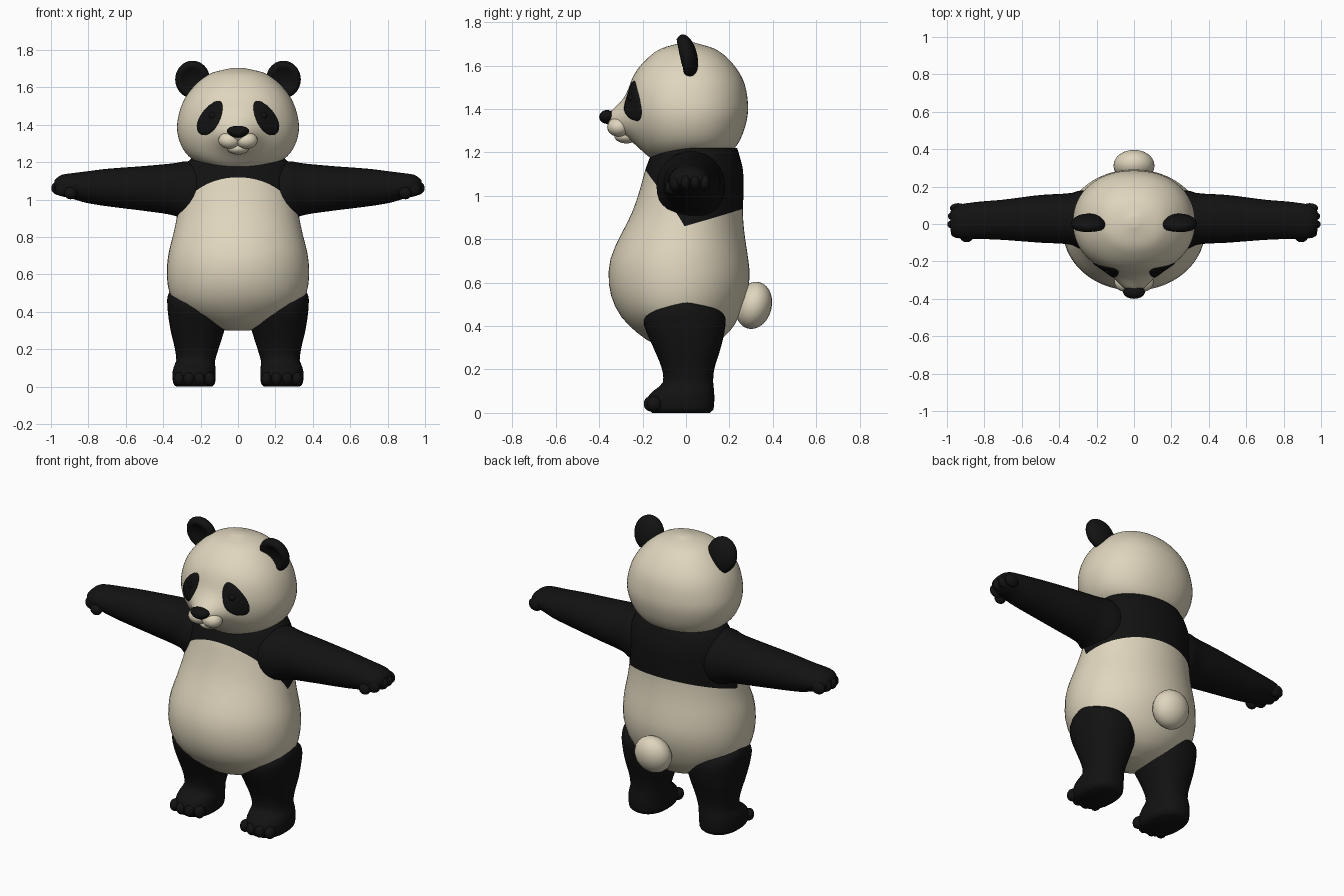
import bpy, bmesh, math
from mathutils import Vector, Matrix
from mathutils.bvhtree import BVHTree

cube = bpy.data.objects.get("Cube")
if cube:
    bpy.data.objects.remove(cube, do_unlink=True)


def make_material(name, rgb):
    m = bpy.data.materials.new(name)
    m.use_nodes = True
    m.diffuse_color = (*rgb, 1)
    bsdf = m.node_tree.nodes["Principled BSDF"]
    bsdf.inputs["Base Color"].default_value = (*rgb, 1)
    bsdf.inputs["Roughness"].default_value = 0.9
    return m


cream = make_material("cream fur", (0.74, 0.67, 0.51))
black = make_material("black fur", (0.006, 0.006, 0.006))


def finish(name, bm, mats, mirror=False):
    """Turn a bmesh into a smooth object, optionally mirrored across x."""
    bmesh.ops.recalc_face_normals(bm, faces=bm.faces)
    mesh = bpy.data.meshes.new(name)
    bm.to_mesh(mesh)
    bm.free()
    for m in mats:
        mesh.materials.append(m)
    mesh.shade_smooth()
    obj = bpy.data.objects.new(name, mesh)
    bpy.context.collection.objects.link(obj)
    if mirror:
        mod = obj.modifiers.new("mirror", 'MIRROR')
        mod.use_mirror_merge = False
    return obj


def extents(keys, h):
    """Smoothly interpolate the section (u0, u1, v0, v1) at height h."""
    i = 0
    while i < len(keys) - 2 and h > keys[i + 1][0]:
        i += 1
    a, b = keys[i], keys[i + 1]
    p, n = keys[max(i - 1, 0)], keys[min(i + 2, len(keys) - 1)]
    d = b[0] - a[0]
    f = (h - a[0]) / d
    out = []
    for k in range(1, 5):
        ma = (b[k] - p[k]) / (b[0] - p[0]) * d
        mb = (n[k] - a[k]) / (n[0] - a[0]) * d
        out.append(a[k] + f * ma + f * f * (3 * (b[k] - a[k]) - 2 * ma - mb)
                   + f ** 3 * (2 * (a[k] - b[k]) + ma + mb))
    return out


def loft(keys, segs=40, rows=28, power=2.0, split=None, along_x=False):
    """Stack rounded sections; split(c, s) gives the height of a colour edge."""
    bm = bmesh.new()
    lo, hi = keys[0][0], keys[-1][0]
    ease = lambda t: (1 - math.cos(math.pi * t)) / 2
    rings = []
    for j in range(rows + 1):
        ring = []
        for i in range(segs):
            a = math.tau * i / segs
            c, s = math.cos(a), math.sin(a)
            t = j / rows
            if split is None:
                h = lo + (hi - lo) * ease(t)
            elif t <= 0.5:
                h = lo + (split(c, s) - lo) * ease(2 * t)
            else:
                edge = split(c, s)
                h = edge + (hi - edge) * ease(2 * t - 1)
            u0, u1, v0, v1 = extents(keys, h)
            cu = math.copysign(abs(c) ** (2 / power), c)
            sv = math.copysign(abs(s) ** (2 / power), s)
            u = (u0 + u1 + (u1 - u0) * cu) / 2
            v = (v0 + v1 + (v1 - v0) * sv) / 2
            ring.append(bm.verts.new((h, u, v) if along_x else (u, v, h)))
        rings.append(ring)
    for j in range(rows):
        for i in range(segs):
            k = (i + 1) % segs
            f = bm.faces.new((rings[j][i], rings[j][k], rings[j + 1][k], rings[j + 1][i]))
            f.material_index = int(split is not None and j >= rows // 2)
    bm.faces.new(rings[0])
    bm.faces.new(rings[-1]).material_index = int(split is not None)
    return bm


def ellipsoid(bm, centre, radii, tilt=0.0, segs=20):
    mat = (Matrix.Translation(centre) @ Matrix.Rotation(tilt, 4, 'X')
           @ Matrix.Diagonal((*radii, 1)))
    return bmesh.ops.create_uvsphere(bm, u_segments=segs, v_segments=segs // 2 + 2,
                                     radius=1, matrix=mat)["verts"]


def sym(rows):
    """Expand (height, half width, front, back) to full sections."""
    return [(h, -w, w, f, b) for h, w, f, b in rows]


# Torso with a dark shoulder band that arches over the chest
def band_edge(c, s):
    return 0.86 + (0.26 * abs(s) ** 0.9 if s < 0 else 0.08 * s)


torso = sym([(.30, .06, -.08, .06), (.32, .14, -.15, .13), (.35, .22, -.20, .175),
             (.40, .30, -.26, .22), (.46, .35, -.31, .25), (.54, .375, -.345, .28),
             (.63, .38, -.357, .293), (.72, .37, -.345, .285), (.82, .345, -.30, .27),
             (.92, .325, -.25, .262), (1.02, .315, -.215, .265), (1.12, .305, -.187, .262),
             (1.19, .28, -.16, .245), (1.22, .25, -.14, .235)])
finish("torso", loft(torso, 56, 44, split=band_edge), [cream, black])

# Head, with the snout pulled forward out of the face
head = sym([(1.15, .10, -.12, .12), (1.18, .175, -.17, .17), (1.21, .235, -.20, .215),
            (1.25, .28, -.225, .245), (1.31, .312, -.25, .27), (1.38, .326, -.265, .285),
            (1.45, .318, -.268, .283), (1.52, .295, -.255, .268), (1.58, .258, -.225, .237),
            (1.64, .20, -.17, .185), (1.68, .135, -.11, .125), (1.705, .03, -.02, .04)])
bm = loft(head, 64, 44, power=2.15)
for v in bm.verts:
    if v.co.y < 0:
        v.co.y -= 0.11 * math.exp(-(v.co.x / .11) ** 2 - ((v.co.z - 1.345) / .08) ** 2)
face = BVHTree.FromBMesh(bm)
finish("head", bm, [cream])

# Lips and chin
bm = bmesh.new()
ellipsoid(bm, (.045, -.31, 1.317), (.06, .053, .045))
finish("upper_lips", bm, [cream], mirror=True)
bm = bmesh.new()
ellipsoid(bm, (0, -.275, 1.275), (.058, .055, .034))
finish("chin", bm, [cream])

# Nose, wider at the top
bm = bmesh.new()
for v in ellipsoid(bm, (0, -.363, 1.363), (.058, .037, .032)):
    v.co.x *= 1 + (v.co.z - 1.363) * 6
finish("nose", bm, [black])


# Eye patches laid over the face
def on_face(x, z, lift):
    hit = face.ray_cast(Vector((x, -1, z)), Vector((0, 1, 0)))[0]
    return Vector((x, hit.y - lift, z))


bm = bmesh.new()
long_axis = Vector((-.52, .854))
wide_axis = Vector((.854, .52))
mid = Vector((.148, 1.438))
loops = []
for r, lift in ((.05, .007), (.3, .007), (.55, .007), (.8, .007), (.97, .006), (1, -.003)):
    loop = []
    for i in range(32):
        a = math.tau * i / 32
        up, side = math.cos(a) * r, math.sin(a) * r
        p = mid + long_axis * up * .104 + wide_axis * side * (.052 - .009 * up)
        loop.append(bm.verts.new(on_face(p.x, p.y, lift)))
    loops.append(loop)
bm.faces.new(loops[0])
for a, b in zip(loops, loops[1:]):
    for i in range(32):
        k = (i + 1) % 32
        bm.faces.new((a[i], a[k], b[k], b[i]))
finish("eye_patches", bm, [black], mirror=True)

bm = bmesh.new()
ellipsoid(bm, on_face(.135, 1.45, 0), (.02, .014, .02), segs=14)
finish("eyes", bm, [black], mirror=True)

# Ears with a hollow front
bm = bmesh.new()
turn = Matrix.Translation((.243, .002, 1.643)) @ Matrix.Rotation(.22, 4, 'X')
for v in ellipsoid(bm, (0, 0, 0), (.093, .05, .102), segs=28):
    r = math.hypot(v.co.x / .093, v.co.z / .102)
    if v.co.y < 0 and r < .8:
        v.co.y += .045 * (1 - (r / .8) ** 2)
    v.co = turn @ v.co
finish("ears", bm, [black], mirror=True)

# Arms
arm = [(.18, -.13, .17, .89, 1.20), (.28, -.135, .18, .885, 1.205), (.34, -.11, .165, .915, 1.195),
       (.5, -.10, .155, .94, 1.18), (.7, -.085, .13, .965, 1.165), (.82, -.08, .12, .985, 1.15),
       (.90, -.08, .11, 1.01, 1.14), (.95, -.07, .098, 1.02, 1.13), (.98, -.04, .07, 1.045, 1.105)]
finish("arms", loft(arm, 32, 28, along_x=True), [black], mirror=True)

# Fingers and thumb
bm = bmesh.new()
for x, y, z in ((.94, .085, 1.06), (.952, .042, 1.062), (.955, -.002, 1.062), (.935, -.05, 1.055)):
    ellipsoid(bm, (x, y, z), (.045, .027, .038), segs=14)
ellipsoid(bm, (.895, -.07, 1.035), (.035, .028, .033), segs=14)
finish("fingers", bm, [black], mirror=True)

# Legs and feet
leg = [(0, .14, .33, -.155, .11), (.015, .125, .345, -.172, .125), (.05, .12, .35, -.178, .13),
       (.09, .12, .348, -.165, .13), (.115, .122, .34, -.13, .128), (.14, .122, .33, -.107, .125),
       (.2, .105, .337, -.11, .13), (.3, .073, .36, -.15, .16), (.38, .05, .373, -.185, .178),
       (.44, .05, .378, -.195, .18), (.48, .09, .377, -.16, .145), (.51, .16, .365, -.08, .06)]
finish("legs", loft(leg, 36, 34, power=2.3), [black], mirror=True)

# Toes
bm = bmesh.new()
for x, y in ((.153, -.145), (.207, -.16), (.262, -.16), (.315, -.145)):
    ellipsoid(bm, (x, y, .042), (.03, .035, .036), segs=14)
finish("toes", bm, [black], mirror=True)

# Tail
bm = bmesh.new()
ellipsoid(bm, (0, .312, .495), (.11, .083, .11), tilt=-.25, segs=24)
finish("tail", bm, [cream])
